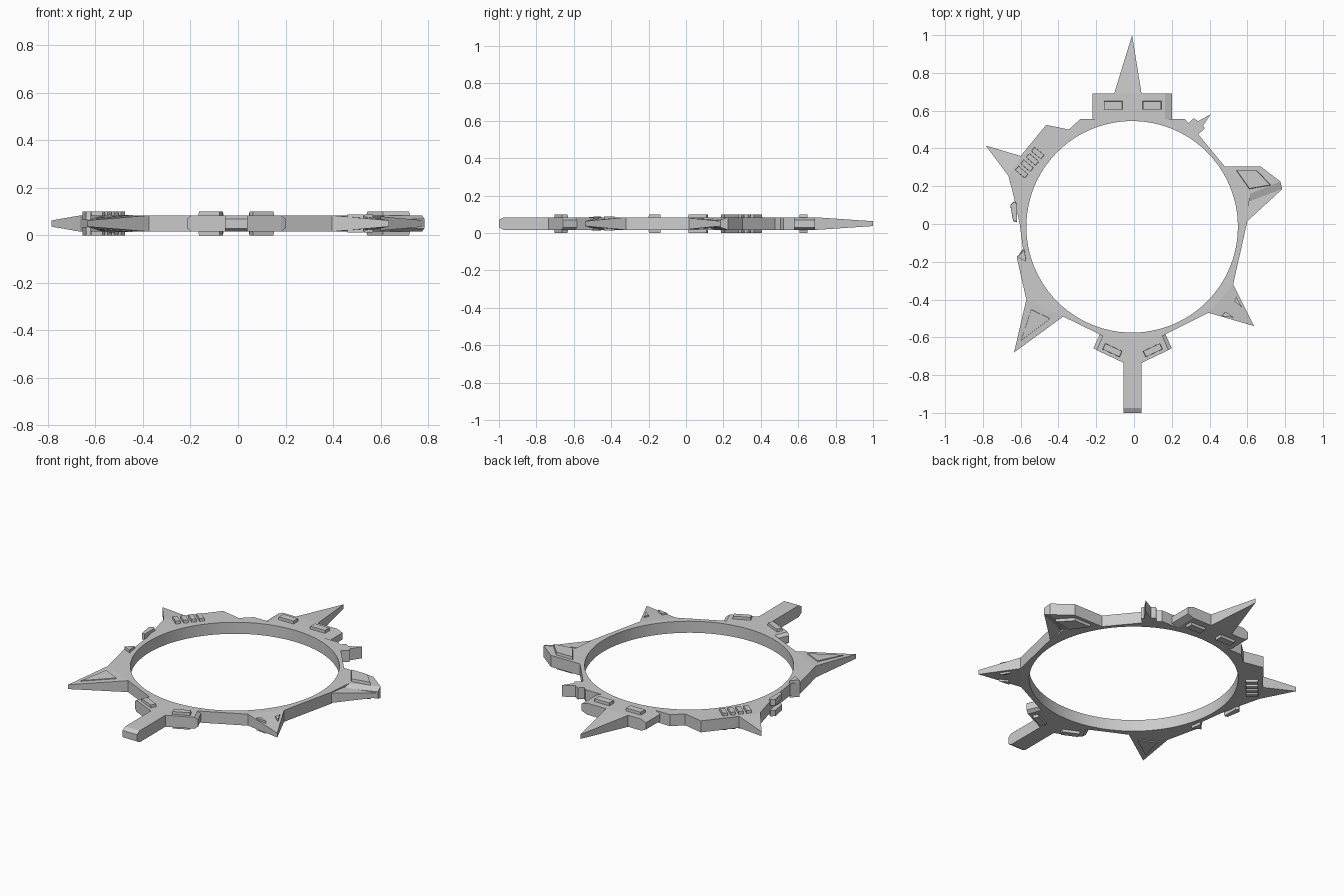
import bpy, bmesh
from math import cos, sin, pi, radians

if "Cube" in bpy.data.objects:
    bpy.data.objects.remove(bpy.data.objects["Cube"])

ZC, H, HP = 0.05, 0.034, 0.05      # mid height, body and plate half thickness
CX, CY, R = -0.01, -0.015, 0.56    # inner opening


def finish(bm, name):
    bmesh.ops.recalc_face_normals(bm, faces=bm.faces[:])
    me = bpy.data.meshes.new(name)
    bm.to_mesh(me)
    bm.free()
    ob = bpy.data.objects.new(name, me)
    bpy.context.collection.objects.link(ob)
    return ob


def slab(name, pts):
    """Tapered solid from (x, y, half thickness); the last-to-first edge joins the body."""
    bm = bmesh.new()
    top = [bm.verts.new((x, y, ZC + h)) for x, y, h in pts]
    bot = [bm.verts.new((x, y, ZC - h)) for x, y, h in pts]
    bm.faces.new(top)
    bm.faces.new(bot[::-1])
    for i in range(len(pts) - 1):
        bm.faces.new((top[i], bot[i], bot[i + 1], top[i + 1]))
    finish(bm, name)


def plate(name, pts, h=HP, low=H - 0.004, heights=None):
    """Raised plate with a slight chamfer on both faces of the body."""
    bm = bmesh.new()
    n = len(pts)
    mx, my = sum(p[0] for p in pts) / n, sum(p[1] for p in pts) / n
    for s in (1, -1):
        a, b = [], []
        for i, (x, y) in enumerate(pts):
            hi = heights[i] if heights else h
            lo = hi - 0.015 if heights else low
            a.append(bm.verts.new((x, y, ZC + s * lo)))
            b.append(bm.verts.new((mx + (x - mx) * .95, my + (y - my) * .95, ZC + s * hi)))
        bm.faces.new(b)
        bm.faces.new(a[::-1])
        for i in range(n):
            j = (i + 1) % n
            bm.faces.new((a[i], a[j], b[j], b[i]))
    finish(bm, name)


def rect(cx, cy, w, d, deg=0):
    c, s = cos(radians(deg)), sin(radians(deg))
    return [(cx + u * w / 2 * c - v * d / 2 * s, cy + u * w / 2 * s + v * d / 2 * c)
            for u, v in ((-1, -1), (1, -1), (1, 1), (-1, 1))]


# ring body: outer silhouette without tapered parts, round opening
outline = [
    (-.105, .69), (.04, .69), (.165, .69), (.165, .555), (.27, .555), (.29, .535), (.315, .56),
    (.34, .545), (.405, .58), (.365, .52), (.375, .505), (.34, .475), (.48, .305), (.67, .305),
    (.775, .225), (.615, .16), (.61, .12), (.6, .015), (.525, -.32), (.395, -.47),
    (.15, -.592), (.182, -.668), (.04, -.735), (.04, -.975), (-.055, -.975), (-.055, -.735),
    (-.197, -.668), (-.165, -.592), (-.375, -.49), (-.57, -.40), (-.62, -.18), (-.588, -.13),
    (-.605, 0), (-.635, .14), (-.665, .255), (-.60, .36), (-.465, .525), (-.345, .50),
    (-.285, .555), (-.19, .555), (-.19, .69)]
bm = bmesh.new()
circle = [(CX + R * cos(2 * pi * i / 96), CY + R * sin(2 * pi * i / 96)) for i in range(96)]
edges = []
for loop in (outline, circle):
    vs = [bm.verts.new((x, y, ZC + H)) for x, y in loop]
    edges += [bm.edges.new((vs[i - 1], vs[i])) for i in range(len(vs))]
bmesh.ops.triangle_fill(bm, edges=edges, use_beauty=True, normal=(0, 0, 1))
ext = bmesh.ops.extrude_face_region(bm, geom=bm.faces[:], use_keep_orig=True)
bmesh.ops.translate(bm, vec=(0, 0, -2 * H), verts=[
    v for v in ext["geom"] if isinstance(v, bmesh.types.BMVert)])
body = finish(bm, "ring_body")
bpy.context.view_layer.objects.active = body
body.select_set(True)
bpy.ops.object.shade_smooth_by_angle(angle=radians(15))

# pointed spikes
T = 0.013
slab("rear_spike", [(-.105, .69, H), (-.01, 1, T), (.04, .69, H)])
slab("left_spike", [(-.60, .36, H), (-.785, .415, T), (-.665, .255, H)])
slab("front_left_spike", [(-.57, -.40, H), (-.635, -.68, T), (-.375, -.49, H)])
slab("front_right_spike", [(.395, -.47, H), (.635, -.54, T), (.525, -.32, H)])

# chamfered ends of the blocks, handle and claw
C = 0.02
slab("rear_block_right_end", [(.165, .69, H), (.2, .69, C), (.2, .555, C), (.165, .555, H)])
slab("rear_block_left_end", [(-.19, .69, H), (-.22, .69, C), (-.22, .555, C), (-.19, .555, H)])
slab("handle_end", [(-.055, -.975, H), (-.055, -1, C), (.04, -1, C), (.04, -.975, H)])
for side, s in (("right", 1), ("left", -1)):
    m = -.0075
    slab("front_wing_end_" + side, [(m + s * .1575, -.592, H), (m + s * .174, -.584, C),
                                    (m + s * .207, -.657, C), (m + s * .1895, -.668, H)])
    plate("front_wing_plate_" + side, rect(m + s * .107, -.668, .1, .035, s * 25))
    plate("rear_block_plate_" + side, rect(m + s * .103, .628, .1, .045))
slab("claw_edge", [(.67, .305, H), (.785, .185, C), (.775, .225, H)])
slab("claw_lower_edge", [(.775, .225, H), (.785, .185, C), (.61, .12, C), (.615, .16, H)])
slab("claw_barb", [(.61, .12, .025), (.785, .185, T), (.6, .015, .03)])

# raised detail plates
plate("claw_plate", [(.54, .285), (.65, .285), (.725, .205), (.61, .185)])
for i in range(4):
    plate(f"left_rib_{i + 1}", rect(-.595 + i * .0285, .275 + i * .0335, .068, .028, -40))
plate("left_side_plate", [(-.655, .1), (-.64, .015), (-.62, .01), (-.62, .11), (-.635, .12)],
      low=.015)
plate("left_side_wedge", [(-.62, -.175), (-.58, -.135), (-.57, -.2)])
plate("front_left_spike_plate", [(-.545, -.45), (-.44, -.5), (-.6, -.62)],
      heights=[.037, .036, .023])
plate("front_right_bump_a", [(.46, -.487), (.485, -.465), (.53, -.495)], h=.037, low=.015)
plate("front_right_bump_b", [(.54, -.38), (.53, -.41), (.57, -.44)], h=.037, low=.015)
